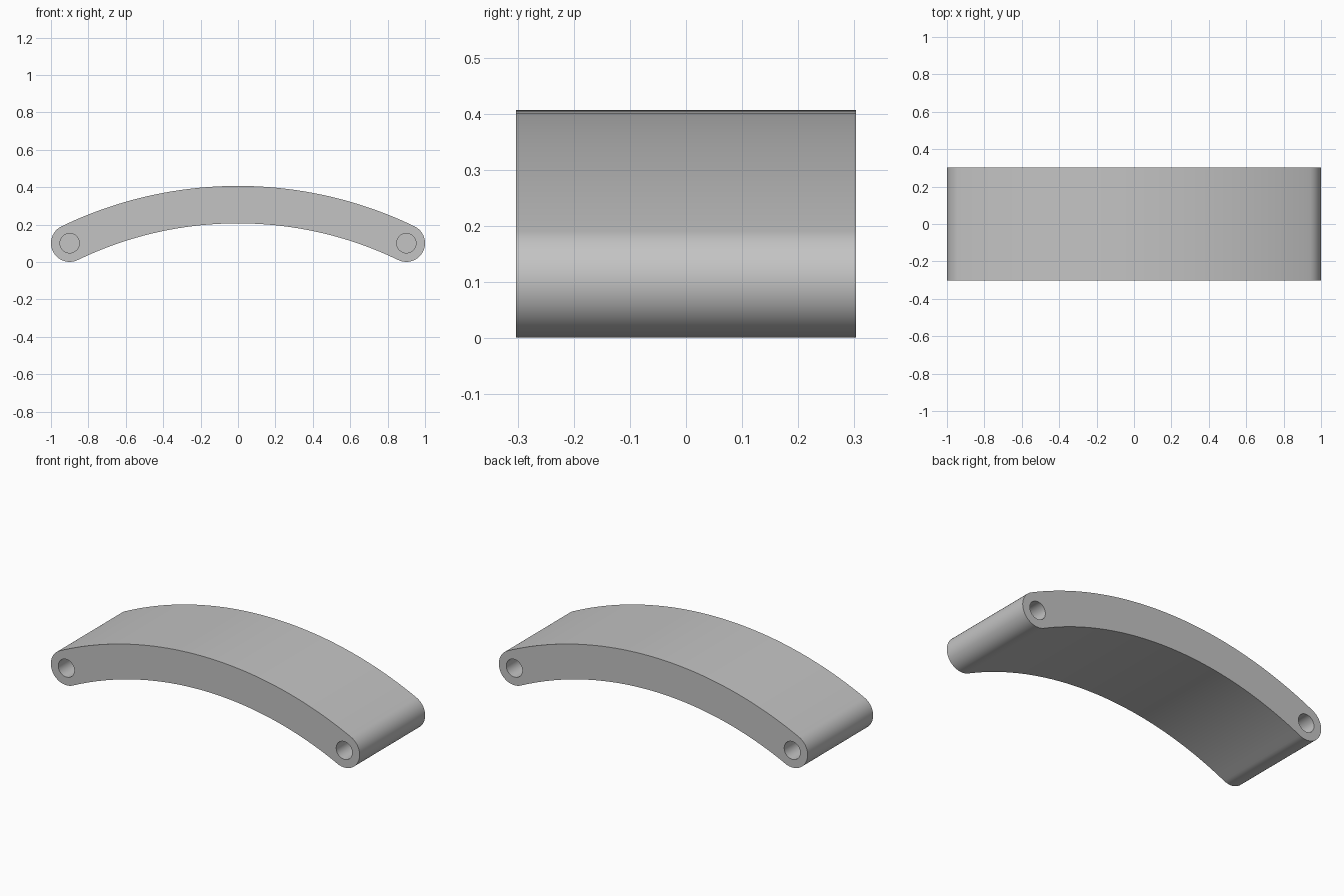
import bpy, bmesh
from math import sin, cos, pi, asin
from mathutils import Matrix

cube = bpy.data.objects.get("Cube")
if cube:
    bpy.data.objects.remove(cube, do_unlink=True)

HALF_DEPTH = 0.303
PIN_X, PIN_Z = 0.9, 0.101      # centre of each rounded end
CAP_R, HOLE_R = 0.1, 0.052
HOLE_DEPTH = 0.2
RISE = 0.206                   # rise of the arch's centre line

grey = bpy.data.materials.new("plain grey")
grey.use_nodes = True
colour = (0.55, 0.55, 0.55, 1)
grey.diffuse_color = colour
grey.node_tree.nodes["Principled BSDF"].inputs["Base Color"].default_value = colour


def make_object(name, bm):
    bmesh.ops.recalc_face_normals(bm, faces=bm.faces)
    mesh = bpy.data.meshes.new(name)
    bm.to_mesh(mesh)
    bm.free()
    mesh.materials.append(grey)
    obj = bpy.data.objects.new(name, mesh)
    bpy.context.collection.objects.link(obj)
    return obj


def arc(cx, cz, r, start, end, steps):
    """Points on an arc; angles are measured clockwise from straight up."""
    angles = [start + (end - start) * i / steps for i in range(steps + 1)]
    return [(cx + r * sin(a), cz + r * cos(a)) for a in angles]


# Side outline: outer arc, right round end, inner arc, left round end
radius = (PIN_X ** 2 + RISE ** 2) / (2 * RISE)
mid_z = PIN_Z + RISE - radius
sweep = asin(PIN_X / radius)
outline = arc(0, mid_z, radius + CAP_R, -sweep, sweep, 48)
outline += arc(PIN_X, PIN_Z, CAP_R, sweep, sweep + pi, 32)[1:]
outline += arc(0, mid_z, radius - CAP_R, sweep, -sweep, 48)[1:]
outline += arc(-PIN_X, PIN_Z, CAP_R, pi - sweep, 2 * pi - sweep, 32)[1:-1]

bm = bmesh.new()
face = bm.faces.new([bm.verts.new((x, -HALF_DEPTH, z)) for x, z in outline])
solid = bmesh.ops.extrude_face_region(bm, geom=[face])
moved = [v for v in solid["geom"] if isinstance(v, bmesh.types.BMVert)]
bmesh.ops.translate(bm, verts=moved, vec=(0, 2 * HALF_DEPTH, 0))
arch = make_object("arched_bar", bm)

# Blind pin holes in both ends, front and back
bm = bmesh.new()
for sx in (-1, 1):
    for sy in (-1, 1):
        place = Matrix.Translation((sx * PIN_X, sy * HALF_DEPTH, PIN_Z))
        bmesh.ops.create_cone(bm, cap_ends=True, segments=40, radius1=HOLE_R,
                              radius2=HOLE_R, depth=2 * HOLE_DEPTH,
                              matrix=place @ Matrix.Rotation(pi / 2, 4, "X"))
cutter = make_object("pin_hole_cutter", bm)
cutter.hide_render = True

cut = arch.modifiers.new("pin holes", "BOOLEAN")
cut.operation = "DIFFERENCE"
cut.solver = "EXACT"
cut.object = cutter

# Bake the holes, then smooth the curved sides and keep the rims sharp
bpy.ops.object.select_all(action="DESELECT")
arch.select_set(True)
bpy.context.view_layer.objects.active = arch
bpy.ops.object.modifier_apply(modifier=cut.name)
bpy.data.objects.remove(cutter, do_unlink=True)
bpy.ops.object.shade_smooth_by_angle(angle=pi / 6)
